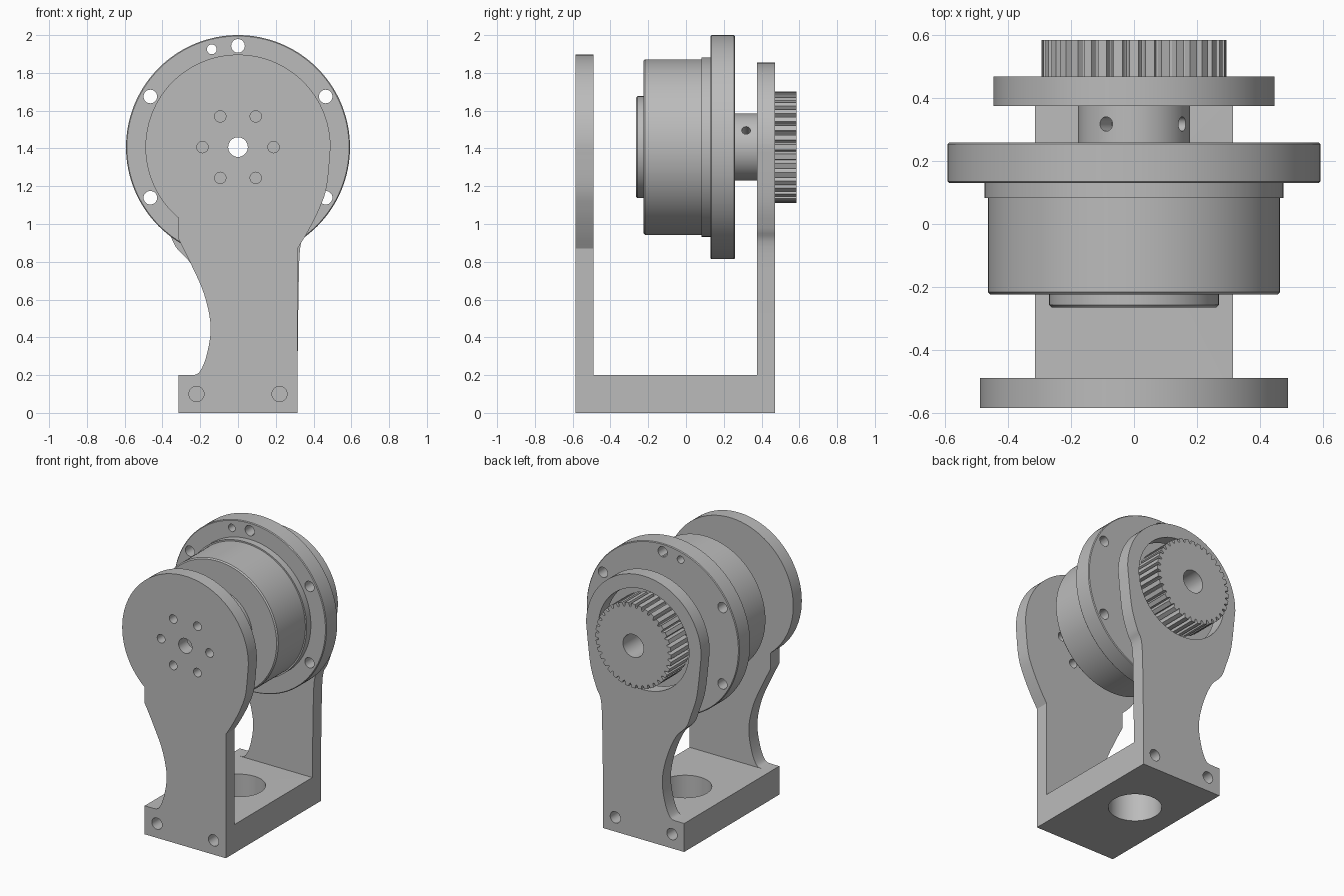
import bpy, bmesh, math
from mathutils import Vector, Matrix

if "Cube" in bpy.data.objects:
    bpy.data.objects.remove(bpy.data.objects["Cube"])

AXIS = 1.407  # height of the drive axis
grey = bpy.data.materials.new("machined_grey")
grey.use_nodes = True
grey.diffuse_color = (0.5, 0.5, 0.5, 1)
grey.node_tree.nodes["Principled BSDF"].inputs["Base Color"].default_value = (0.5, 0.5, 0.5, 1)


def add(name, bm):
    bmesh.ops.recalc_face_normals(bm, faces=bm.faces)
    mesh = bpy.data.meshes.new(name)
    bm.to_mesh(mesh)
    bm.free()
    mesh.materials.append(grey)
    ob = bpy.data.objects.new(name, mesh)
    bpy.context.collection.objects.link(ob)
    return ob


def prism(name, outline, y0, y1):
    """Extrude an x-z outline along y."""
    bm = bmesh.new()
    face = bm.faces.new([bm.verts.new((x, y0, z)) for x, z in outline])
    new = bmesh.ops.extrude_face_region(bm, geom=[face])["geom"]
    moved = [v for v in new if isinstance(v, bmesh.types.BMVert)]
    bmesh.ops.translate(bm, vec=(0, y1 - y0, 0), verts=moved)
    return add(name, bm)


def lathe(name, profile, steps=96):
    """Revolve a closed (radius, y) profile around the drive axis."""
    bm = bmesh.new()
    rings = []
    for i in range(steps):
        a = math.tau * i / steps
        rings.append([bm.verts.new((r * math.cos(a), y, AXIS + r * math.sin(a))) for r, y in profile])
    n = len(profile)
    for i in range(steps):
        a, b = rings[i], rings[(i + 1) % steps]
        for j in range(n):
            k = (j + 1) % n
            bm.faces.new((a[j], a[k], b[k], b[j]))
    return add(name, bm)


def cylinder(start, end, radius, steps=32):
    """Round cutter between two points."""
    start, end = Vector(start), Vector(end)
    d = end - start
    bm = bmesh.new()
    m = Matrix.Translation((start + end) / 2) @ d.to_track_quat("Z", "Y").to_matrix().to_4x4()
    bmesh.ops.create_cone(bm, cap_ends=True, segments=steps, radius1=radius,
                          radius2=radius, depth=d.length, matrix=m)
    ob = add("cutter", bm)
    ob.hide_render = True
    return ob


def combine(target, others, operation="DIFFERENCE"):
    bpy.context.view_layer.objects.active = target
    for o in others:
        mod = target.modifiers.new("combine", "BOOLEAN")
        mod.operation, mod.solver, mod.object = operation, "EXACT", o
        bpy.ops.object.modifier_apply(modifier=mod.name)
        bpy.data.objects.remove(o)


def polar(r, deg):
    a = math.radians(deg)
    return r * math.cos(a), AXIS + r * math.sin(a)


def curve(points, steps=6):
    """Smooth curve through the points."""
    p = [Vector(q) for q in [points[0], *points, points[-1]]]
    out = []
    for a, b, c, d in zip(p, p[1:], p[2:], p[3:]):
        for i in range(steps):
            t = i / steps
            out.append(tuple(0.5 * (2 * b + (c - a) * t + (2 * a - 5 * b + 4 * c - d) * t * t
                                    + (3 * b - a - 3 * c + d) * t ** 3)))
    return out + [tuple(points[-1])]


def arc(r, a0, a1, steps=60):
    return [polar(r, a0 + (a1 - a0) * i / steps) for i in range(steps + 1)]


# bracket: two upright plates with a side scallop, joined by a base block
W = 0.315
scallop = [(-0.25, 0.79), (-0.18, 0.63), (-0.145, 0.46), (-0.165, 0.31), (-0.205, 0.215), (-0.25, 0.2)]
foot = [(-W, 0.2), (-W, 0), (W, 0)]

front_outline = (arc(0.49, 0, 230)[:-1] + [(-W, 1.032)] + curve([(-W, 0.92)] + scallop) + foot
                 + curve([(W, 0.87), (0.37, 0.96), (0.43, 1.08), (0.47, 1.2), polar(0.49, 0)])[:-1])
neck = [(0.415, 1.13), (0.37, 0.98), (0.33, 0.88)]
back_outline = (arc(0.447, 0, 180)[:-1]
                + curve([polar(0.447, 180)] + [(-x, z) for x, z in neck] + scallop) + foot
                + curve([(W, 0.2), (0.32, 0.6)] + neck[::-1] + [polar(0.447, 0)])[:-1])

bracket = prism("mounting_bracket", front_outline, -0.585, -0.49)
back_plate = prism("back_plate", back_outline, 0.375, 0.47)
base = prism("base_block", [(-W, 0), (W, 0), (W, 0.2), (-W, 0.2)], -0.49, 0.375)
combine(bracket, [base, back_plate], "UNION")

holes = [cylinder((0, 0.01, -0.1), (0, 0.01, 0.3), 0.17, 64),
         cylinder((0, 0.3, AXIS), (0, 0.6, AXIS), 0.352, 96),
         cylinder((0, -0.7, AXIS), (0, -0.4, AXIS), 0.052)]
for x in (-0.22, 0.22):
    holes += [cylinder((x, -0.7, 0.1), (x, -0.4, 0.1), 0.04),
              cylinder((x, 0.28, 0.1), (x, 0.6, 0.1), 0.04)]
for i in range(6):
    x, z = polar(0.188, 60 * i)
    holes.append(cylinder((x, -0.7, z), (x, -0.4, z), 0.03))
combine(bracket, holes)

# gearbox: output boss, round housing, shoulder and drilled flange
gearbox = lathe("gearbox_housing", [
    (0.07, -0.265), (0.262, -0.265), (0.27, -0.257), (0.27, -0.225), (0.457, -0.225),
    (0.465, -0.217), (0.465, 0.083), (0.475, 0.083), (0.475, 0.13), (0.588, 0.13),
    (0.593, 0.135), (0.593, 0.254), (0.588, 0.259), (0.07, 0.259)], 128)
holes = []
for angle, radius in [(30 + 60 * i, 0.036) for i in range(6)] + [(105, 0.026)]:
    x, z = polar(0.536, angle)
    holes.append(cylinder((x, 0.05, z), (x, 0.35, z), radius))
for i in range(6):
    x, z = polar(0.188, 60 * i)
    holes.append(cylinder((x, -0.35, z), (x, -0.2, z), 0.03))
combine(gearbox, holes)

# shaft hub with two set screw holes
hub = lathe("shaft_hub", [(0.08, 0.259), (0.178, 0.259), (0.178, 0.385), (0.08, 0.385)])
combine(hub, [cylinder((x, 0.318, z), (x * 3, 0.318, AXIS + (z - AXIS) * 3), 0.023)
              for x, z in (polar(0.1, 30), polar(0.1, 120))])

# toothed belt pulley
TEETH = 36
teeth = []
for i in range(TEETH):
    for f, r in ((-0.28, 0.295), (0.28, 0.295), (0.38, 0.274), (0.5, 0.268), (0.62, 0.274)):
        teeth.append(polar(r, (i + f) * 360 / TEETH))
pulley = prism("belt_pulley", teeth, 0.38, 0.585)
combine(pulley, [cylinder((0, 0.3, AXIS), (0, 0.7, AXIS), 0.08, 48)])

# smooth round walls, sharp corners
for ob in (bracket, gearbox, hub, pulley):
    bpy.ops.object.select_all(action="DESELECT")
    ob.select_set(True)
    bpy.context.view_layer.objects.active = ob
    bpy.ops.object.shade_smooth_by_angle(angle=math.radians(25))
